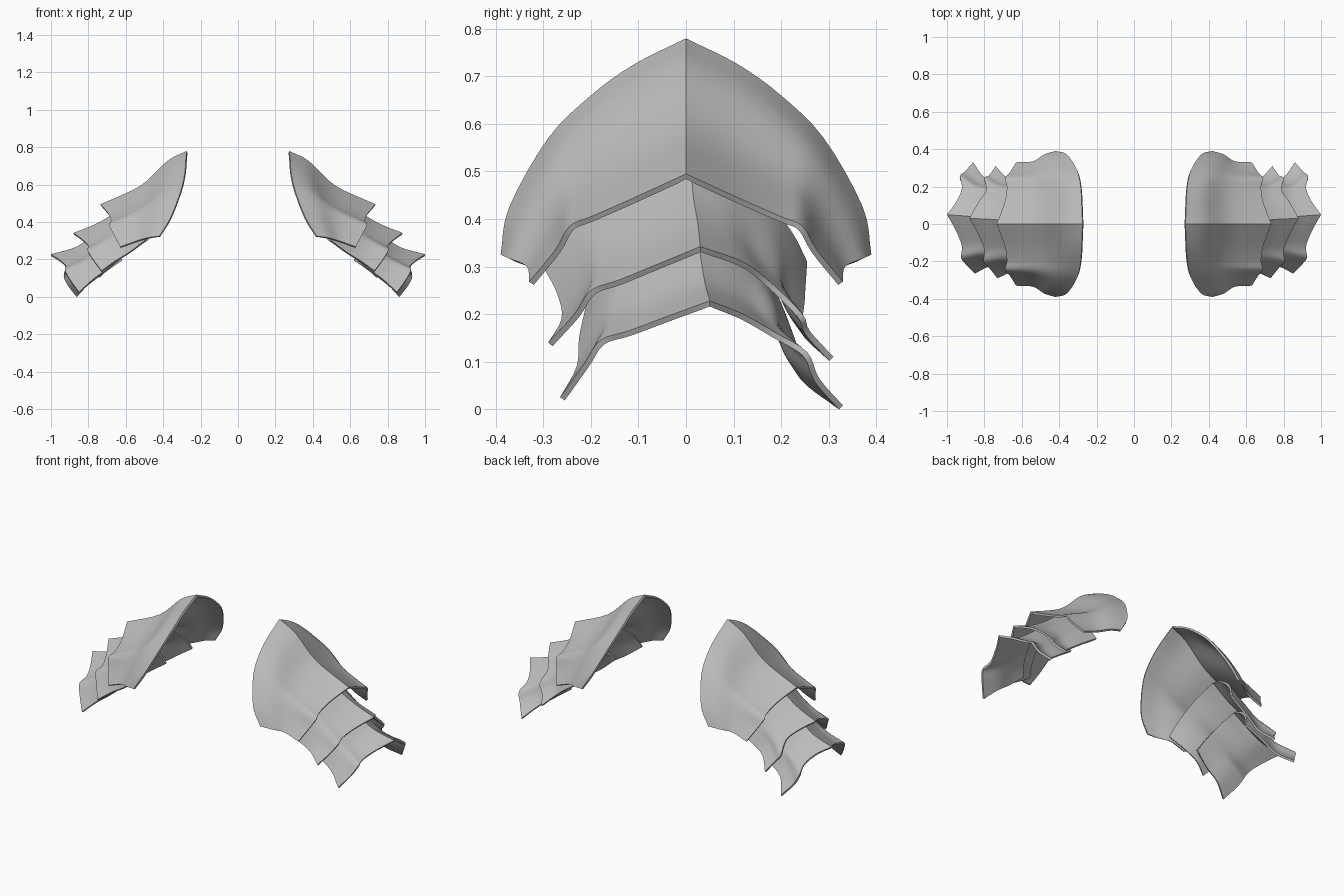
import bpy
import bmesh
import math
from mathutils import Vector

cube = bpy.data.objects.get("Cube")
if cube:
    bpy.data.objects.remove(cube, do_unlink=True)

# Plain grey metal
grey = bpy.data.materials.new("grey_metal")
grey.use_nodes = True
colour = (0.5, 0.5, 0.5, 1)
grey.diffuse_color = colour
grey.node_tree.nodes["Principled BSDF"].inputs["Base Color"].default_value = colour

STEPS_ACROSS = 4   # smoothing steps between the points of an edge
THICKNESS = 0.012


def smooth_curve(points):
    """Run a smooth curve through all the control points."""
    pts = [Vector(p) for p in points]
    pts = [2 * pts[0] - pts[1]] + pts + [2 * pts[-1] - pts[-2]]
    curve = []
    for a, b, c, d in zip(pts, pts[1:], pts[2:], pts[3:]):
        for i in range(STEPS_ACROSS):
            t = i / STEPS_ACROSS
            curve.append(b + (c - a) * t / 2
                         + (a - 2.5 * b + 2 * c - d / 2) * t ** 2
                         + (3 * (b - c) + d - a) * t ** 3 / 2)
    return curve + [pts[-2]]


def pointed_arch(top, foot, count=6):
    """Points on a slightly pointed arch, from the ridge down to a corner."""
    top, foot = Vector(top), Vector(foot)
    points = []
    for i in range(count):
        t = i / (count - 1)
        side = 0.55 * math.sin(t * math.pi / 2) + 0.45 * t
        drop = 1 - 0.55 * math.cos(t * math.pi / 2) - 0.45 * (1 - t)
        points.append((top.x + (foot.x - top.x) * drop,
                       top.y + (foot.y - top.y) * side,
                       top.z + (foot.z - top.z) * drop))
    return points


def add_half(bm, ridge, hem, inner, outer, front):
    """Fill the patch bounded by the ridge, the hem and two end edges."""
    ridge, hem, inner, outer = map(smooth_curve, (ridge, hem, inner, outer))
    nu, nv = len(ridge) - 1, len(inner) - 1
    grid = []
    for i in range(nu + 1):
        u = i / nu
        row = []
        for j in range(nv + 1):
            v = j / nv
            along = ridge[i] * (1 - v) + hem[i] * v
            across = inner[j] * (1 - u) + outer[j] * u
            corners = ((ridge[0] * (1 - u) + ridge[-1] * u) * (1 - v)
                       + (hem[0] * (1 - u) + hem[-1] * u) * v)
            row.append(bm.verts.new(along + across - corners))
        grid.append(row)
    for i in range(nu):
        for j in range(nv):
            quad = [grid[i][j], grid[i + 1][j], grid[i + 1][j + 1], grid[i][j + 1]]
            bm.faces.new(quad[::-1] if front else quad)


def make_plate(name, ridge, halves):
    """Join a front and a back half, thicken them and mirror the pair."""
    bm = bmesh.new()
    for hem, inner, outer in halves:
        inner = inner or pointed_arch(ridge[0], hem[0])
        outer = [ridge[-1]] + outer + [hem[-1]]
        add_half(bm, ridge, hem, inner, outer, hem[0][1] < 0)
    bmesh.ops.remove_doubles(bm, verts=bm.verts, dist=0.0005)
    mesh = bpy.data.meshes.new(name)
    bm.to_mesh(mesh)
    bm.free()
    mesh.materials.append(grey)
    obj = bpy.data.objects.new(name, mesh)
    bpy.context.collection.objects.link(obj)
    solid = obj.modifiers.new("thickness", "SOLIDIFY")
    solid.thickness = THICKNESS
    solid.offset = -1
    mirror = obj.modifiers.new("pair", "MIRROR")
    mirror.use_mirror_merge = False
    bpy.ops.object.select_all(action="DESELECT")
    obj.select_set(True)
    bpy.context.view_layer.objects.active = obj
    bpy.ops.object.convert(target="MESH")
    bpy.ops.object.shade_smooth_by_angle(angle=math.radians(40))


def flip(points):
    return [(x, -y, z) for x, y, z in points]


# Large shoulder plate, the same at front and back
hem = [(.42, .39, .325), (.48, .372, .317), (.54, .335, .3), (.63, .33, .268)]
inner = [(.275, 0, .78), (.28, .11, .725), (.285, .2, .66),
         (.305, .29, .57), (.36, .372, .425), hem[0]]
outer = [(.69, .12, .44), (.68, .2, .405), (.69, .245, .385), (.665, .275, .335)]
make_plate("upper_shoulder_plate",
           [inner[0], (.38, 0, .725), (.52, 0, .595), (.735, 0, .495)],
           [(hem, inner, outer), (flip(hem), flip(inner), flip(outer))])

# Middle plate, tilted a little to the back
make_plate("middle_shoulder_plate",
           [(.56, .01, .53), (.66, .015, .45), (.76, .025, .39), (.88, .03, .342)],
           [([(.5, -.3, .3), (.58, -.27, .24), (.66, -.262, .19), (.73, -.29, .14)], None,
             [(.83, -.06, .305), (.8, -.14, .272), (.805, -.2, .25), (.775, -.235, .2)]),
            ([(.48, .255, .31), (.6, .25, .23), (.68, .25, .17), (.74, .31, .11)], None,
             [(.83, .12, .31), (.79, .18, .265), (.8, .245, .2), (.775, .26, .165)])])

# Lowest plate, tilted further
make_plate("lower_shoulder_plate",
           [(.7, .02, .39), (.78, .03, .325), (.87, .04, .265), (1, .05, .228)],
           [([(.62, -.21, .22), (.7, -.225, .15), (.78, -.23, .09), (.85, -.265, .025)], None,
             [(.95, -.04, .195), (.92, -.12, .165), (.925, -.18, .145), (.9, -.215, .095)]),
            ([(.62, .21, .2), (.72, .235, .13), (.8, .25, .07), (.86, .33, .008)], None,
             [(.95, .12, .2), (.92, .19, .16), (.93, .255, .12), (.905, .28, .065)])])
